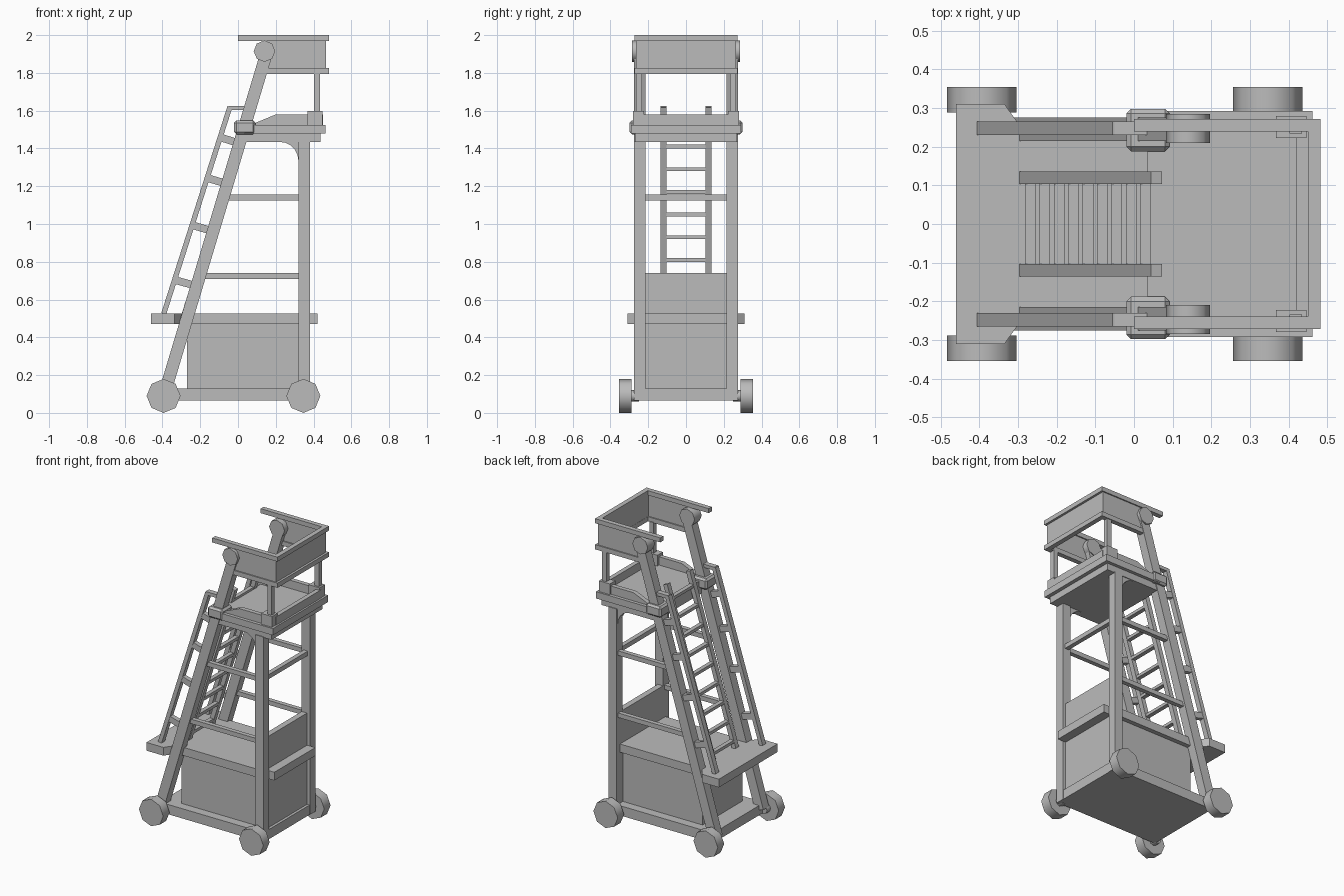
import bpy, bmesh, math
from mathutils import Vector

old = bpy.data.objects.get("Cube")
if old:
    bpy.data.objects.remove(old, do_unlink=True)

GREY = (0.5, 0.5, 0.5, 1)
mat = bpy.data.materials.new("plain grey")
mat.use_nodes = True
mat.diffuse_color = GREY
mat.node_tree.nodes["Principled BSDF"].inputs["Base Color"].default_value = GREY


def finish(name, bm):
    bmesh.ops.recalc_face_normals(bm, faces=bm.faces)
    me = bpy.data.meshes.new(name)
    bm.to_mesh(me)
    bm.free()
    me.materials.append(mat)
    ob = bpy.data.objects.new(name, me)
    bpy.context.collection.objects.link(ob)
    return ob


def prism(name, points, lo, hi, axis="y"):
    """Extrude an x-z outline along y, or an x-y outline along z."""
    bm = bmesh.new()
    place = (lambda a, b, d: (a, d, b)) if axis == "y" else (lambda a, b, d: (a, b, d))
    face = bm.faces.new([bm.verts.new(place(a, b, lo)) for a, b in points])
    ext = bmesh.ops.extrude_face_region(bm, geom=[face])
    shift = Vector(place(0, 0, hi - lo))
    bmesh.ops.translate(bm, vec=shift, verts=[v for v in ext["geom"] if isinstance(v, bmesh.types.BMVert)])
    return finish(name, bm)


def box(name, x, y, z):
    return prism(name, [(x[0], z[0]), (x[1], z[0]), (x[1], z[1]), (x[0], z[1])], *y)


def bar(name, p, q, thick, lo, hi):
    """Straight beam in the x-z plane from p to q with square-cut ends."""
    a, b = Vector(p), Vector(q)
    d = (b - a).normalized()
    n = Vector((-d.y, d.x)) * thick / 2
    return prism(name, [a + n, b + n, b - n, a - n], lo, hi)


def disc(name, x, z, r, lo, hi, sides=8):
    pts = [(x + r * math.cos(math.tau * i / sides), z + r * math.sin(math.tau * i / sides))
           for i in range(sides)]
    ob = prism(name, pts, lo, hi)
    bpy.ops.object.select_all(action="DESELECT")
    ob.select_set(True)
    bpy.context.view_layer.objects.active = ob
    bpy.ops.object.shade_smooth_by_angle(angle=math.radians(50))
    return ob


def u_frame(name, x0, x1, y, t, z):
    """Three-sided frame, open towards -x."""
    pts = [(x0, -y), (x1, -y), (x1, y), (x0, y), (x0, y - t), (x1 - t, y - t), (x1 - t, t - y), (x0, t - y)]
    return prism(name, pts, *z, axis="z")


def both(maker, name, *args):
    """Make a part on the +y side and its twin on the -y side."""
    *rest, lo, hi = args
    return [maker("back_" + name, *rest, lo, hi), maker("front_" + name, *rest, -hi, -lo)]


def box_xz(name, x, z, lo, hi):
    return box(name, x, (lo, hi), z)


# Wheeled base, cabinet and lower deck
box("base", (-0.39, 0.378), (-0.27, 0.27), (0.065, 0.13))
box("cabinet", (-0.27, 0.32), (-0.21, 0.21), (0.13, 0.47))
box("end_panel", (0.32, 0.36), (-0.216, 0.216), (0.13, 0.74))
box("end_ledge", (0.35, 0.42), (-0.216, 0.216), (0.47, 0.525))
half = [(0.32, 0.24), (-0.285, 0.24), (-0.335, 0.31), (-0.46, 0.31)]
prism("lower_deck", half + [(x, -y) for x, y in reversed(half)], 0.47, 0.525, "z")
for x in (-0.394, 0.346):
    both(disc, "wheel", x, 0.09, 0.09, 0.288, 0.355)
    both(disc, "axle", x, 0.09, 0.03, 0.25, 0.3)

# Upright and slanted legs with rails between them
SLOPE = 0.3


def leg_x(z):
    return -0.39 + SLOPE * (z - 0.1)


both(box_xz, "upright_leg", (0.32, 0.38), (0.065, 1.44), 0.215, 0.275)
both(bar, "slanted_leg", (leg_x(0.1), 0.1), (leg_x(1.9), 1.9), 0.065, 0.215, 0.275)
both(disc, "leg_knob", 0.14, 1.915, 0.057, 0.21, 0.285)
for z in (0.725, 1.14):
    both(box_xz, "side_rail", (leg_x(z), 0.33), (z - 0.015, z + 0.015), 0.23, 0.26)
box("end_rail", (0.335, 0.365), (-0.216, 0.216), (1.125, 1.155))
arc = [(0.22 + 0.1 * math.sin(t * math.pi / 10), 1.335 + 0.1 * math.cos(t * math.pi / 10)) for t in range(6)]
both(prism, "corner_brace", arc + [(0.33, 1.335), (0.33, 1.445), (0.22, 1.445)], 0.225, 0.265)

# Ladder
foot, top = Vector((-0.282, 0.525)), Vector((0.058, 1.62))
both(bar, "ladder_stringer", foot, top, 0.03, 0.103, 0.136)
for i in range(9):
    z = 0.57 + 0.12 * i
    x = foot.x + (top.x - foot.x) * (z - foot.y) / (top.y - foot.y)
    box("ladder_rung", (x - 0.014, x + 0.014), (-0.105, 0.105), (z - 0.01, z + 0.01))

# Handrails standing off the slanted legs
both(bar, "handrail", (-0.393, 0.525), (-0.043, 1.62), 0.027, 0.23, 0.265)
both(box_xz, "handrail_top", (-0.05, 0.05), (1.603, 1.625), 0.23, 0.265)
for z in (0.69, 0.98, 1.23, 1.445):
    rail_x = -0.393 + 0.32 * (z - 0.525)
    both(bar, "handrail_bracket", (rail_x, z + 0.015), (leg_x(z), z - 0.02), 0.04, 0.232, 0.263)

# Upper deck with collars, curbs and corner blocks
box("deck_underside", (0.035, 0.437), (-0.27, 0.27), (1.435, 1.48))
box("upper_deck", (0.035, 0.462), (-0.292, 0.292), (1.48, 1.525))
for collar in both(box_xz, "leg_collar", (-0.02, 0.092), (1.475, 1.548), 0.188, 0.298):
    bevel = collar.modifiers.new("soft edges", "BEVEL")
    bevel.width = 0.012
    bevel.segments = 1
both(prism, "side_curb", [(0.08, 1.52), (0.08, 1.53), (0.2, 1.58), (0.38, 1.58), (0.38, 1.52)], 0.24, 0.27)
box("end_curb", (0.42, 0.45), (-0.24, 0.24), (1.52, 1.58))
both(box_xz, "corner_block", (0.367, 0.447), (1.52, 1.597), 0.222, 0.28)
both(box_xz, "top_post", (0.403, 0.435), (1.59, 1.8), 0.234, 0.266)

# Open-sided parapet
u_frame("top_rail", 0.0, 0.482, 0.272, 0.032, (1.97, 2.0))
u_frame("parapet_panel", 0.14, 0.467, 0.264, 0.016, (1.82, 1.975))
u_frame("lower_rail", 0.135, 0.482, 0.272, 0.032, (1.795, 1.826))
